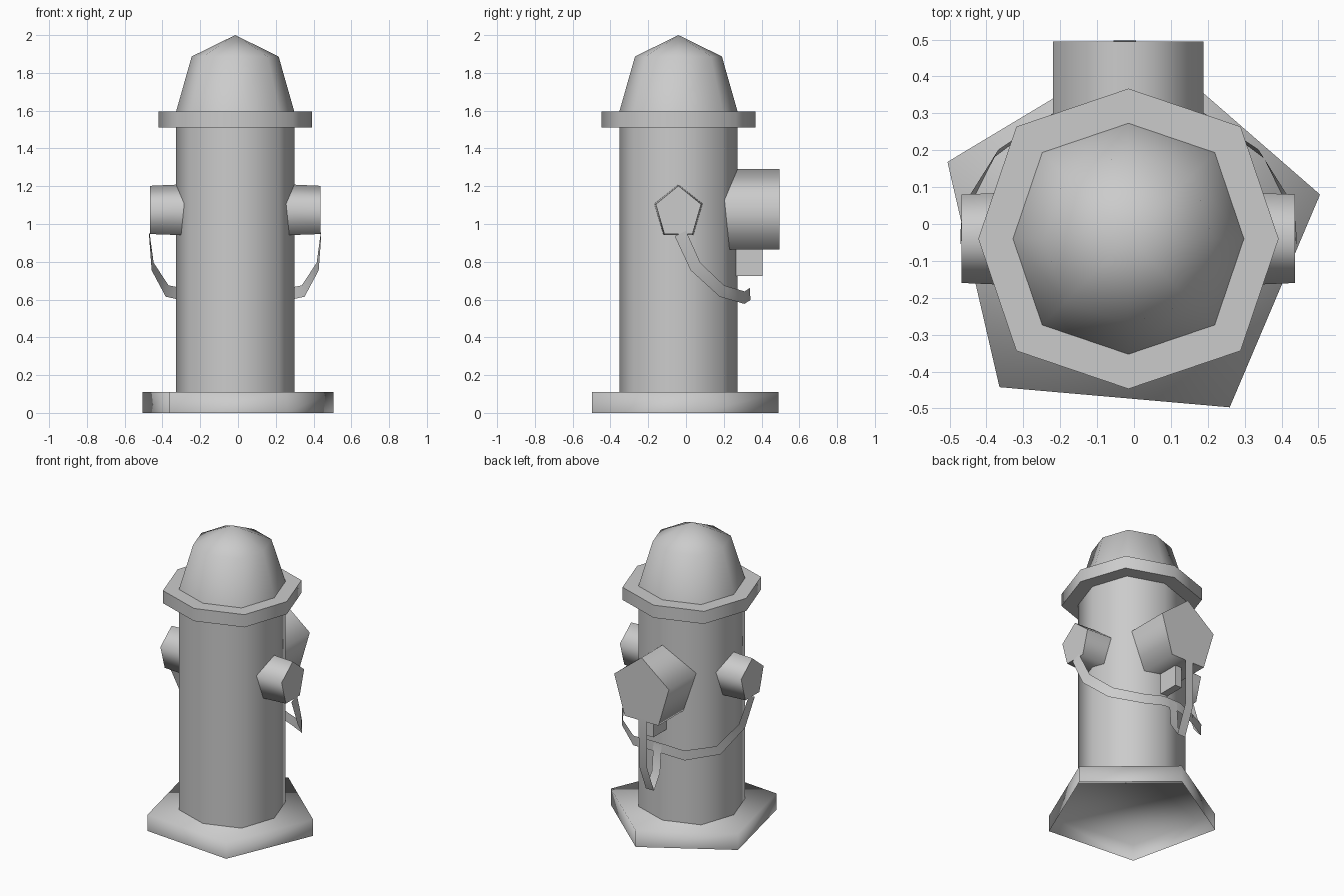
import bpy, bmesh, math
from mathutils import Vector, Matrix

if "Cube" in bpy.data.objects:
    bpy.data.objects.remove(bpy.data.objects["Cube"])

CX, CY = -0.015, -0.04          # axis of the hydrant


def finish(bm, name, angle=80):
    bmesh.ops.recalc_face_normals(bm, faces=bm.faces)
    me = bpy.data.meshes.new(name)
    bm.to_mesh(me)
    bm.free()
    ob = bpy.data.objects.new(name, me)
    bpy.context.collection.objects.link(ob)
    bpy.ops.object.select_all(action='DESELECT')
    ob.select_set(True)
    bpy.context.view_layer.objects.active = ob
    bpy.ops.object.shade_smooth_by_angle(angle=math.radians(angle))
    return ob


def loft(name, rings, cap_start=False, cap_end=False, angle=80):
    """Skin a list of point rings; a one-point ring becomes a tip."""
    bm = bmesh.new()
    loops = [[bm.verts.new(p) for p in r] for r in rings]
    for a, b in zip(loops, loops[1:]):
        n = len(a)
        for i in range(n):
            j = (i + 1) % n
            bm.faces.new((a[i], a[j], b[0]) if len(b) == 1 else (a[i], a[j], b[j], b[i]))
    if cap_start:
        bm.faces.new(loops[0])
    if cap_end:
        bm.faces.new(loops[-1])
    return finish(bm, name, angle)


def octagon(r, z):
    # corners on the diagonals sit slightly further out
    pts = []
    for i in range(8):
        a, k = i * math.pi / 4, r * (1.056 if i % 2 else 1)
        pts.append((CX + k * math.cos(a), CY + k * math.sin(a), z))
    return pts


def pentagon(rw, rh, place, start=90):
    angles = [math.radians(start + 72 * i) for i in range(5)]
    return [place(rw * math.cos(a), rh * math.sin(a)) for a in angles]


def ribbon(name, path, width, normal):
    """Flat strap along path; normal(p) gives the direction it faces."""
    bm = bmesh.new()
    pts = [Vector(p) for p in path]
    rows = []
    for i, p in enumerate(pts):
        t = (pts[min(i + 1, len(pts) - 1)] - pts[max(i - 1, 0)]).normalized()
        w = t.cross(normal(p)).normalized() * width / 2
        rows.append((bm.verts.new(p - w), bm.verts.new(p + w)))
    for (a, b), (c, d) in zip(rows, rows[1:]):
        bm.faces.new((a, b, d, c))
    return finish(bm, name, 60)


# Base: five-sided plate, open underneath
def base_ring(z):
    return pentagon(0.533, 0.533, lambda u, v: (CX + u, CY + v, z), start=85)


loft("base", [base_ring(0), base_ring(0.11)], cap_end=True, angle=180)

# Barrel, flange and bonnet
loft("barrel", [octagon(0.313, 0.11), octagon(0.313, 1.51)])
loft("flange", [octagon(0.407, 1.51), octagon(0.407, 1.595)], True, True)
loft("bonnet", [octagon(0.313, 1.595), octagon(0.23, 1.887), [(CX, CY, 2.0)]])

# Side outlets, tapering slightly outwards
for side, label in ((-1, "left"), (1, "right")):
    def outlet_ring(d, rw, rh):
        return pentagon(rw, rh, lambda u, v: (CX + side * d, CY + u, 1.061 + v))
    loft(label + "_outlet", [outlet_ring(0.25, 0.135, 0.15), outlet_ring(0.452, 0.126, 0.141)],
         cap_end=True)


# Large rear outlet
def rear_ring(y):
    return pentagon(0.2145, 0.235, lambda u, v: (CX + u, y, 1.055 + v))


loft("rear_outlet", [rear_ring(0.19), rear_ring(0.495)], cap_end=True)

# Bracket under the rear outlet
bm = bmesh.new()
bmesh.ops.create_cube(bm, size=1, matrix=Matrix.Translation((CX, 0.335, 0.795))
                      @ Matrix.Diagonal((0.05, 0.14, 0.14, 1)))
finish(bm, "rear_bracket", 30)

# Strap running round the back between the side outlets
half = [(0.455, -0.03, 0.95), (0.437, 0.05, 0.775), (0.36, 0.19, 0.645),
        (0.19, 0.31, 0.61), (0.06, 0.34, 0.63)]
path = [(CX - x, y, z) for x, y, z in half] + [(CX + x, y, z) for x, y, z in reversed(half)]
ribbon("side_cap_strap", path, 0.066,
       lambda p: Vector((p.x - CX, p.y - CY, 0)).normalized())

# Hanging strap of the rear cap
hang = [(0.497, 0.88), (0.495, 0.56), (0.42, 0.375), (0.355, 0.47), (0.34, 0.65)]
bm = bmesh.new()
rows = [[bm.verts.new((CX - 0.01 + s * 0.03, y, z)) for s in (-1, 1)] for y, z in hang]
for (a, b), (c, d) in zip(rows, rows[1:]):
    bm.faces.new((a, b, d, c))
finish(bm, "rear_cap_strap", 60)
